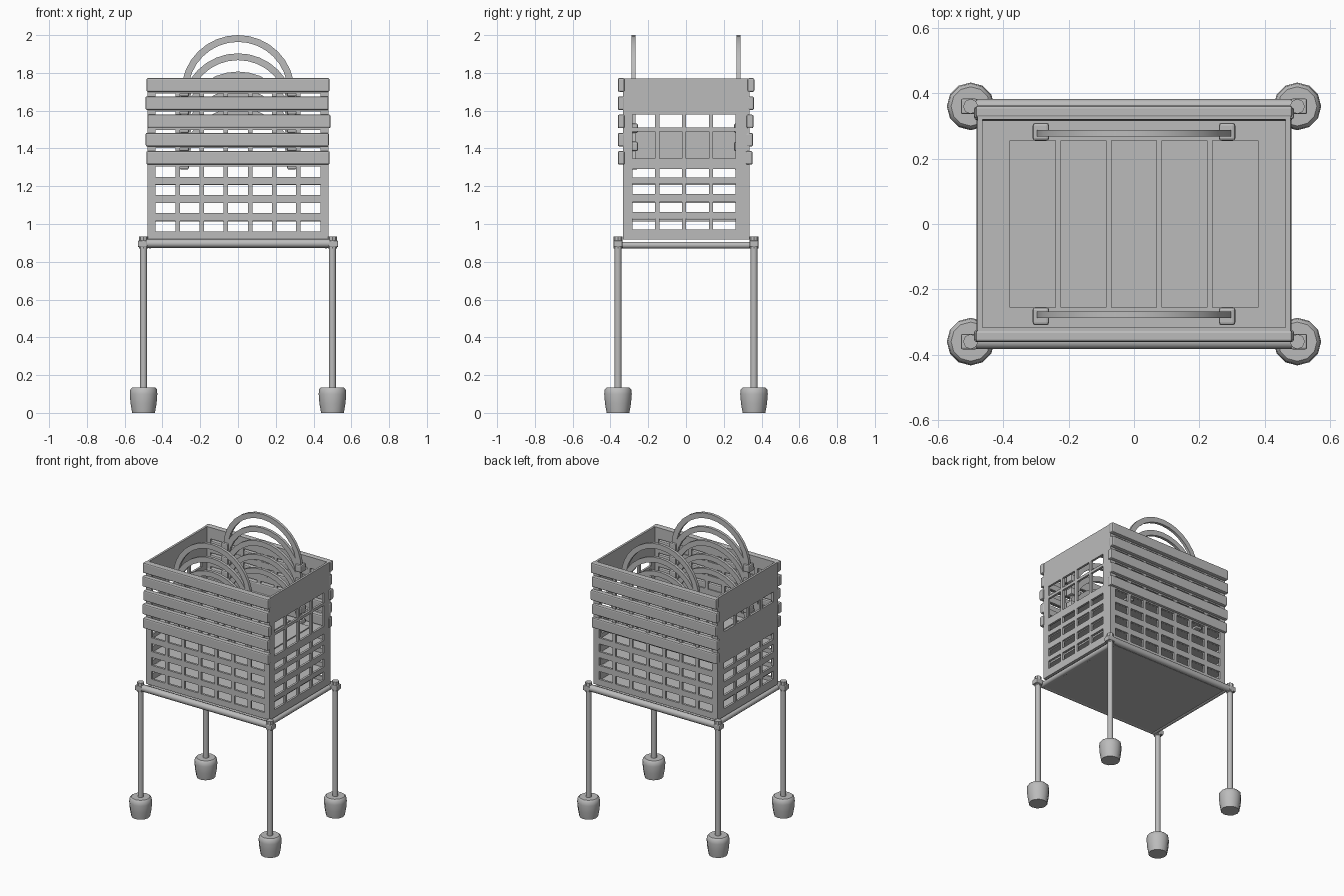
import bpy, bmesh, math
from mathutils import Matrix, Vector

cube = bpy.data.objects.get("Cube")
if cube:
    bpy.data.objects.remove(cube)

GREY = (0.5, 0.5, 0.5, 1)
mat = bpy.data.materials.new("plain grey")
mat.use_nodes = True
mat.diffuse_color = GREY
mat.node_tree.nodes["Principled BSDF"].inputs["Base Color"].default_value = GREY


def finish(name, bm, smooth=False):
    bmesh.ops.recalc_face_normals(bm, faces=bm.faces)
    mesh = bpy.data.meshes.new(name)
    bm.to_mesh(mesh)
    bm.free()
    mesh.materials.append(mat)
    obj = bpy.data.objects.new(name, mesh)
    bpy.context.collection.objects.link(obj)
    if smooth:
        for o in bpy.context.selected_objects:
            o.select_set(False)
        obj.select_set(True)
        bpy.context.view_layer.objects.active = obj
        bpy.ops.object.shade_smooth_by_angle(angle=math.radians(40))
    return obj


def box(name, centre, size, bevel=0):
    bm = bmesh.new()
    bmesh.ops.create_cube(bm, size=1)
    bmesh.ops.scale(bm, vec=size, verts=bm.verts)
    bmesh.ops.translate(bm, vec=centre, verts=bm.verts)
    obj = finish(name, bm)
    if bevel:
        mod = obj.modifiers.new("soft edges", "BEVEL")
        mod.width, mod.segments = bevel, 2
    return obj


def rod(name, a, b, radius, sides=10):
    a, b = Vector(a), Vector(b)
    turn = (b - a).to_track_quat("Z", "Y").to_matrix().to_4x4()
    bm = bmesh.new()
    bmesh.ops.create_cone(bm, cap_ends=True, segments=sides, radius1=radius, radius2=radius,
                          depth=(b - a).length, matrix=Matrix.Translation((a + b) / 2) @ turn)
    return finish(name, bm, True)


def lathe(name, profile, x, y, sides=12):
    bm = bmesh.new()
    rings = []
    for r, z in profile:
        angles = [math.tau * i / sides for i in range(sides)]
        rings.append([bm.verts.new((x + r * math.cos(t), y + r * math.sin(t), z)) for t in angles])
    for low, high in zip(rings, rings[1:]):
        for i in range(sides):
            j = (i + 1) % sides
            bm.faces.new((low[i], low[j], high[j], high[i]))
    bm.faces.new(rings[0])
    bm.faces.new(rings[-1])
    return finish(name, bm, True)


def cuts(start, end, holes):
    """Edges of a wall direction: start, each hole's two sides, end."""
    return [start] + [edge for c, w in holes for edge in (c - w / 2, c + w / 2)] + [end]


def lattice(name, us, vs, place, thickness=0.015):
    """Flat wall with a rectangular opening in every odd cell."""
    bm = bmesh.new()
    grid = [[bm.verts.new(place(u, v)) for v in vs] for u in us]
    for i in range(len(us) - 1):
        for j in range(len(vs) - 1):
            if not (i % 2 and j % 2):
                bm.faces.new((grid[i][j], grid[i + 1][j], grid[i + 1][j + 1], grid[i][j + 1]))
    obj = finish(name, bm)
    mod = obj.modifiers.new("wall thickness", "SOLIDIFY")
    mod.thickness, mod.offset = thickness, 0


# Stand: legs, barrel feet, corner joints and rails
FOOT = [(0.06, 0), (0.069, 0.05), (0.073, 0.1), (0.07, 0.125), (0.06, 0.135)]
for sx in (-1, 1):
    for sy in (-1, 1):
        x, y = sx * 0.5, sy * 0.36
        lathe("foot", FOOT, x, y)
        rod("leg", (x, y, 0.12), (x, y, 0.92), 0.019)
        rod("joint", (x, y, 0.87), (x, y, 0.935), 0.023, 8)
        box("joint_bracket", (sx * 0.505, y, 0.895), (0.05, 0.048, 0.035), 0.006)
    rod("side_rail", (sx * 0.465, -0.36, 0.888), (sx * 0.465, 0.36, 0.888), 0.018)
for sy in (-1, 1):
    rod("long_rail", (-0.49, sy * 0.36, 0.897), (0.49, sy * 0.36, 0.897), 0.023)
box("stand_plate", (0, 0, 0.888), (0.95, 0.7, 0.025))

# Basket walls
BASE, TOP, STEP = 0.918, 1.77, 0.0965
columns = cuts(-0.478, 0.478, [(i * 0.128, 0.104) for i in range(-3, 4)])
rows = cuts(BASE, TOP, [(0.988 + i * STEP, 0.055) for i in range(8)])
for name, y in (("front_wall", -0.325), ("back_wall", 0.328)):
    lattice(name, columns, rows, lambda u, v, y=y: (u, y, v))

side_columns = cuts(-0.33, 0.335, [(-0.01 + i * 0.142, 0.12) for i in (-1.5, -0.5, 0.5, 1.5)])
lower = [(1.0, 0.057), (1.09, 0.055), (1.187, 0.055), (1.27, 0.045)]
slot = [(1.545, 0.07)]
tall = [(1.418, 0.145)]
lattice("left_wall", side_columns, cuts(BASE, TOP, lower + tall + slot), lambda u, v: (0.471, u, v))
lattice("right_wall", side_columns, cuts(BASE, TOP, lower + slot), lambda u, v: (-0.471, u, v))

# Nested baskets: each has a floor, rim bands, hinges and two arched handles
SHIFT = [0, -0.004, 0.005, -0.005, 0]


def handle(y, z, outer=0.3, inner=0.264, segments=16):
    bm = bmesh.new()
    pairs = []
    for i in range(segments + 1):
        t = math.pi * i / segments
        pairs.append([bm.verts.new((r * math.cos(t), y - 0.01, z + r * math.sin(t)))
                      for r in (inner, outer)])
    faces = [bm.faces.new((a[0], a[1], b[1], b[0])) for a, b in zip(pairs, pairs[1:])]
    out = bmesh.ops.extrude_face_region(bm, geom=faces)
    moved = [v for v in out["geom"] if isinstance(v, bmesh.types.BMVert)]
    bmesh.ops.translate(bm, vec=(0, 0.02, 0), verts=moved)
    finish("handle", bm, True)


for k in range(5):
    floor_z, dx = BASE + 0.006 + k * STEP, SHIFT[k]
    rim_z = 1.35 + k * STEP
    box("basket_floor", (0, 0, floor_z), (0.93, 0.645, 0.012))
    for sy in (-1, 1):
        depth = 0.343 if sy < 0 else 0.334 + 0.0025 * k
        box("rim_band", (dx, sy * depth, rim_z), (0.97, 0.036, 0.072), 0.008)
        pivot_z = 1.7 - (4 - k) * STEP
        handle(sy * 0.278, pivot_z)
        for sx in (-1, 1):
            box("handle_hinge", (sx * 0.285, sy * 0.282, pivot_z), (0.05, 0.055, 0.05), 0.008)

# Raised slats on the top basket's floor
for i in range(-2, 3):
    box("floor_slat", (i * 0.155, 0, BASE + 4 * STEP + 0.015), (0.141, 0.51, 0.008))
